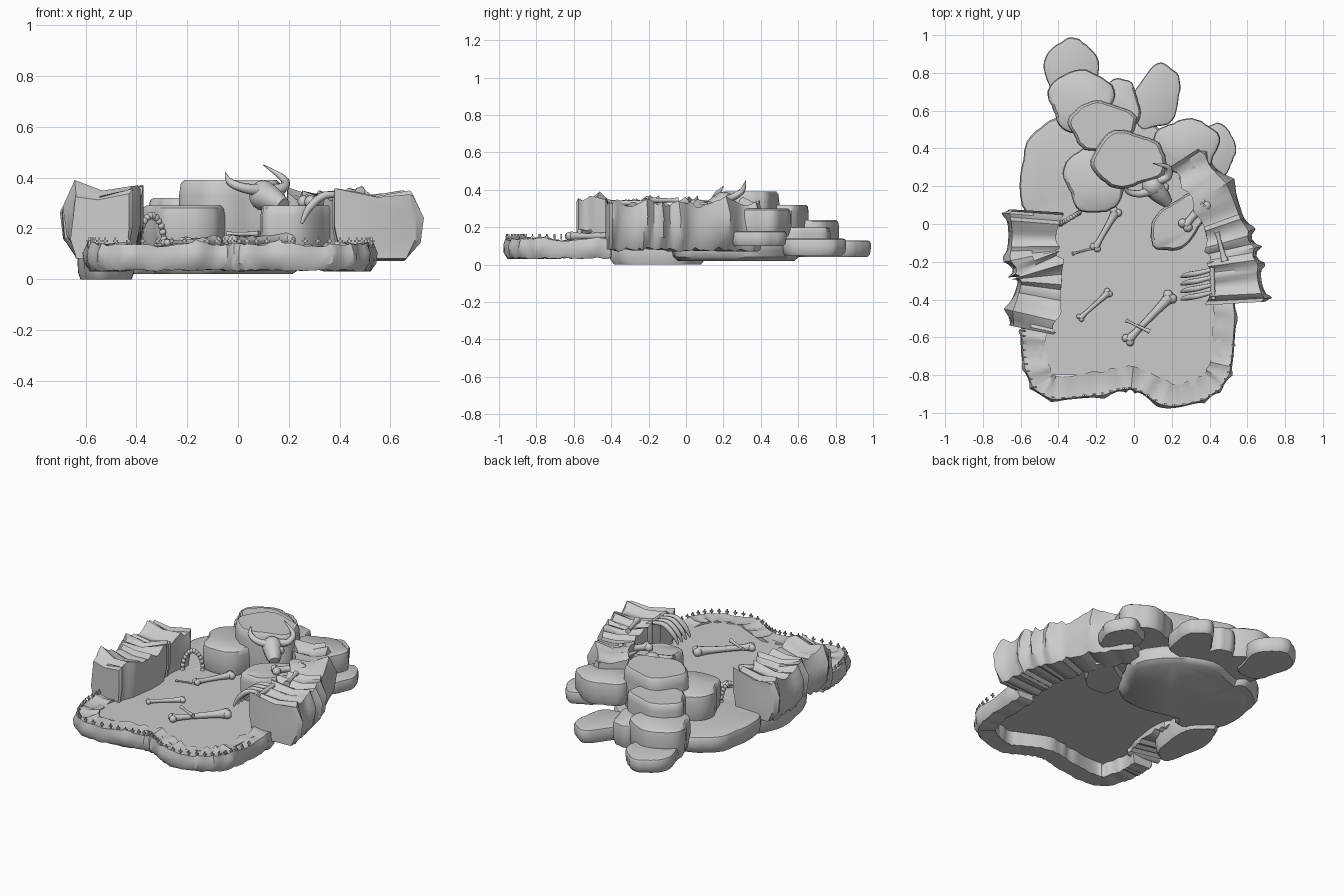
import bpy, bmesh, math, random
from mathutils import Euler, Vector

random.seed(7)
default_cube = bpy.data.objects.get("Cube")
if default_cube:
    bpy.data.objects.remove(default_cube)

GREY = (0.6, 0.6, 0.6, 1)
stone = bpy.data.materials.new("grey_stone")
stone.use_nodes = True
stone.diffuse_color = GREY
stone.node_tree.nodes["Principled BSDF"].inputs["Base Color"].default_value = GREY

FLOOR = 0.13
BASE = 0.02


def finish(name, bm, angle=40):
    """Turn the mesh into a shaded stone object."""
    bmesh.ops.recalc_face_normals(bm, faces=bm.faces)
    mesh = bpy.data.meshes.new(name)
    bm.to_mesh(mesh)
    bm.free()
    mesh.materials.append(stone)
    part = bpy.data.objects.new(name, mesh)
    bpy.context.collection.objects.link(part)
    bpy.ops.object.select_all(action="DESELECT")
    part.select_set(True)
    bpy.context.view_layer.objects.active = part
    bpy.ops.object.shade_smooth_by_angle(angle=math.radians(angle))


def sample(points, count):
    """Evenly sample a smooth path through a few points."""
    points = [Vector(p) for p in points]
    last = len(points) - 1
    path = []
    for step in range(count):
        place = step * last / (count - 1)
        i = min(int(place), last - 1)
        f = place - i
        before, start = points[max(i - 1, 0)], points[i]
        end, after = points[i + 1], points[min(i + 2, last)]
        leave, arrive = (end - before) / 2, (after - start) / 2
        bend = 3 * (end - start) - 2 * leave - arrive
        settle = 2 * (start - end) + leave + arrive
        path.append(start + f * (leave + f * (bend + f * settle)))
    return path


def tangent(path, i):
    return (path[min(i + 1, len(path) - 1)] - path[max(i - 1, 0)]).normalized()


def loft(bm, rings):
    """Skin closed rings and cap both ends."""
    rows = [[bm.verts.new(p) for p in ring] for ring in rings]
    for low, high in zip(rows, rows[1:]):
        for i in range(len(low)):
            bm.faces.new((low[i - 1], low[i], high[i], high[i - 1]))
    bm.faces.new(rows[0])
    bm.faces.new(rows[-1])


def rock(name, centre, radii, low, high, turn=0):
    """Lumpy oval slab with rounded rims, its lobes set by sine waves."""
    phase = random.uniform(0, math.tau)
    sides = 40
    outline = []
    for i in range(sides):
        a = math.tau * i / sides
        lobes = 1 + 0.05 * math.sin(3 * a + phase) + 0.05 * math.sin(5 * a - phase)
        lobes += random.uniform(-1, 1) * 0.02
        p = Vector((radii[0] * math.cos(a), radii[1] * math.sin(a), 0)) * lobes
        p.rotate(Euler((0, 0, math.radians(turn))))
        outline.append(p)
    rings = []
    for level, inset in ((0, 0.9), (0.2, 0.98), (0.5, 1), (0.8, 1), (0.95, 0.97), (1, 0.9)):
        height = Vector((*centre, low + level * (high - low)))
        rings.append([height + p * inset for p in outline])
    bm = bmesh.new()
    loft(bm, rings)
    finish(name, bm)


def cusp(i, phase):
    """Sharp peaks between rounded hollows, unevenly spaced."""
    return 0.7 - 1.3 * abs(math.sin(0.5 * i + phase + math.sin(0.3 * i + phase)))


def ridge(name, path, widths, stations, low, high, jag, spike):
    """Wall along a path: column-like sides and a jagged crest."""
    path = sample(path, stations)
    sections = []
    for i, middle in enumerate(path):
        along = tangent(path, i)
        out = Vector((along.y, -along.x))
        half = (widths[0] + (widths[1] - widths[0]) * i / (stations - 1)) / 2
        outer, inner = spike * cusp(i, 1), spike * cusp(i, 2)
        crest = high + jag * cusp(i, 0) / 2 - random.random() * jag / 3
        foot = low + random.random() * jag / 2
        # Across the wall: distance from the middle, then height
        profile = ((0.7 * half, foot), (half + outer / 2, low * 0.7 + crest * 0.3),
                   (half + outer, low * 0.3 + crest * 0.7), (half + outer * 0.3 - spike / 2, crest + outer / 2),
                   (0, crest - jag / 2), (-half - inner / 2, crest + inner / 2),
                   (-half - inner / 2, (low + crest) / 2), (-0.9 * half, foot))
        sections.append([Vector((*(middle + out * d), z)) for d, z in profile])
    bm = bmesh.new()
    loft(bm, sections)
    finish(name, bm)


def tube(bm, points, radii, count=14, sides=8):
    """Round tapered limb along a smooth path."""
    path = sample(points, count)
    sizes = sample([(r, 0) for r in radii], count)
    rings = []
    for i, p in enumerate(path):
        along = tangent(path, i)
        across = along.cross(Vector((0.1, 0.2, 1))).normalized()
        up = along.cross(across)
        angles = [math.tau * k / sides for k in range(sides)]
        rings.append([p + sizes[i].x * (across * math.cos(a) + up * math.sin(a)) for a in angles])
    loft(bm, rings)


def ball(bm, centre, radius):
    verts = bmesh.ops.create_uvsphere(bm, u_segments=10, v_segments=8, radius=radius)["verts"]
    bmesh.ops.translate(bm, verts=verts, vec=centre)


def bone(name, centre, length, turn, radius, height=FLOOR, knobs=True):
    """Straight bone, flared at the ends, with paired knuckles."""
    a = math.radians(turn)
    along = Vector((math.cos(a), math.sin(a), 0)) * length / 2
    side = Vector((-along.y, along.x, 0)).normalized() * radius
    middle = Vector((*centre, height + radius))
    bm = bmesh.new()
    tube(bm, [middle - along, middle - along / 2, middle + along / 2, middle + along],
         [radius * s for s in (1.2, 0.8, 1, 1.5)])
    if knobs:
        for end, swell in ((middle - along, 1), (middle + along, 1.2)):
            for way in (side, -side):
                ball(bm, end + way * 0.7, radius * swell)
    finish(name, bm, 60)


# Floor plate
bm = bmesh.new()
floor_plan = ((-0.5, 0.1), (-0.5, -0.8), (0, -0.8), (0.2, -0.9), (0.45, -0.8), (0.5, -0.1), (0.3, 0.3))
loft(bm, [[(*p, z) for p in floor_plan] for z in (FLOOR - 0.01, FLOOR)])
finish("floor", bm)

# Broken front rim
rim_path = ((-0.53, -0.55), (-0.53, -0.7), (-0.45, -0.86), (-0.2, -0.85), (0, -0.82),
            (0.2, -0.91), (0.4, -0.85), (0.47, -0.7), (0.48, -0.4))
ridge("front_rim", rim_path, (0.14, 0.12), 80, 0.03, 0.143, 0.02, 0.02)

# Row of tiny stakes near the outer edge of the rim
bm = bmesh.new()
line = sample(rim_path, 42)
for i, p in enumerate(line[:-4]):
    along = tangent(line, i)
    spot = Vector((*(p + Vector((along.y, -along.x)) * 0.05), 0.15))
    for size in ((0.006, 0.006, 0.03), (0.02, 0.01, 0.008)):
        verts = bmesh.ops.create_cube(bm, size=1)["verts"]
        bmesh.ops.scale(bm, verts=verts, vec=size)
        bmesh.ops.translate(bm, verts=verts, vec=spot)
finish("rim_stakes", bm)

# Solid ground under the rear and the left cliff
rock("rear_ground", (-0.15, 0.27), (0.4, 0.33), BASE, FLOOR)
rock("left_ground", (-0.42, 0.25), (0.18, 0.31), BASE, FLOOR)
rock("left_footing", (-0.52, -0.15), (0.11, 0.25), 0, FLOOR)

# Side cliffs
ridge("left_cliff", ((-0.53, 0.07), (-0.54, -0.15), (-0.5, -0.3), (-0.55, -0.56)),
      (0.29, 0.25), 36, 0.08, 0.36, 0.05, 0.05)
ridge("right_cliff", ((0.55, -0.42), (0.54, -0.28), (0.51, -0.1), (0.43, 0.12), (0.28, 0.36)),
      (0.32, 0.2), 40, 0.07, 0.345, 0.05, 0.05)
rock("right_spur", (0.24, 0.01), (0.19, 0.11), 0.08, 0.29, 45)
rock("right_rear_low", (0.42, 0.39), (0.12, 0.14), 0.1, 0.18)
rock("right_rear_high", (0.28, 0.41), (0.17, 0.15), 0.15, 0.3)

# Rear rocks, stepping up to the summit
rock("tail_rock", (-0.33, 0.79), (0.14, 0.2), 0.04, FLOOR)
rock("rear_right_rock", (0.12, 0.67), (0.12, 0.18), 0.05, 0.14, -20)
rock("rear_left_rock", (-0.28, 0.65), (0.17, 0.17), 0.05, 0.24)
rock("rear_middle_rock", (-0.07, 0.62), (0.1, 0.15), 0.05, 0.2)
rock("upper_rock", (-0.17, 0.52), (0.18, 0.13), 0.1, 0.32)
rock("inner_rock", (-0.2, 0.24), (0.17, 0.18), 0.1, 0.29)
rock("summit_rock", (-0.03, 0.34), (0.2, 0.15), 0.1, 0.39)

# Horned skull leaning on the summit
bm = bmesh.new()
crown = Vector((0.1, 0.2, 0.33))
snout = Vector((0.18, 0.11, 0.29))
ball(bm, crown, 0.06)
tube(bm, [crown, crown.lerp(snout, 0.5), snout], (0.06, 0.05, 0.03))
for horn, rise in ((((0, -0.02), (-0.07, -0.04), (-0.13, -0.03), (-0.15, 0)), 0.07),
                   (((0.03, 0.03), (0.08, 0.05), (0.08, 0.1), (0, 0.12)), 0.1)):
    tube(bm, [crown + Vector((*p, 0.02 + rise * (k / 3) ** 2)) for k, p in enumerate(horn)],
         (0.025, 0.02, 0.015, 0.002))
    ball(bm, crown.lerp(snout, 0.4) + Vector((*horn[0], 0.01)), 0.025)
finish("horned_skull", bm, 50)

# Rib cage against the right cliff
bm = bmesh.new()
for i in range(4):
    root = Vector((0.42, -0.24 - i * 0.04, 0.33))
    tube(bm, [root, root - Vector((0.08, 0.02, 0)), root - Vector((0.14, 0.03, 0.05)),
              root - Vector((0.17, 0.04, 0.11))], (0.01, 0.015, 0.015, 0.006))
tube(bm, [(0.41, -0.2, 0.33), (0.42, -0.4, 0.33)], (0.015, 0.012))
finish("rib_cage", bm, 60)

# Knobbly spine arched beside the left cliff
bm = bmesh.new()
arch = []
for i in range(14):
    a = math.pi * i / 13
    arch.append(Vector((-0.34 - 0.05 * math.cos(a), 0.03 - 0.03 * math.cos(a), FLOOR + 0.12 * math.sin(a))))
tube(bm, arch, (0.009, 0.009))
for p in arch:
    ball(bm, p, 0.014)
finish("spine_arch", bm, 60)

# Scattered bones
bone("large_floor_bone", (0.08, -0.5), 0.32, 46, 0.022)
bone("left_floor_bone", (-0.21, -0.43), 0.2, 42, 0.014)
bone("rear_floor_bone", (-0.15, -0.03), 0.22, 60, 0.018)
bone("thin_floor_bone", (-0.26, -0.14), 0.13, 15, 0.006)
bone("floor_splinter", (0.02, -0.54), 0.14, -25, 0.009, 0.17, False)
bone("spur_bone", (0.32, 0.05), 0.15, 50, 0.025, 0.28)
bone("cliff_bone", (0.46, -0.12), 0.16, -75, 0.014, 0.33, False)
